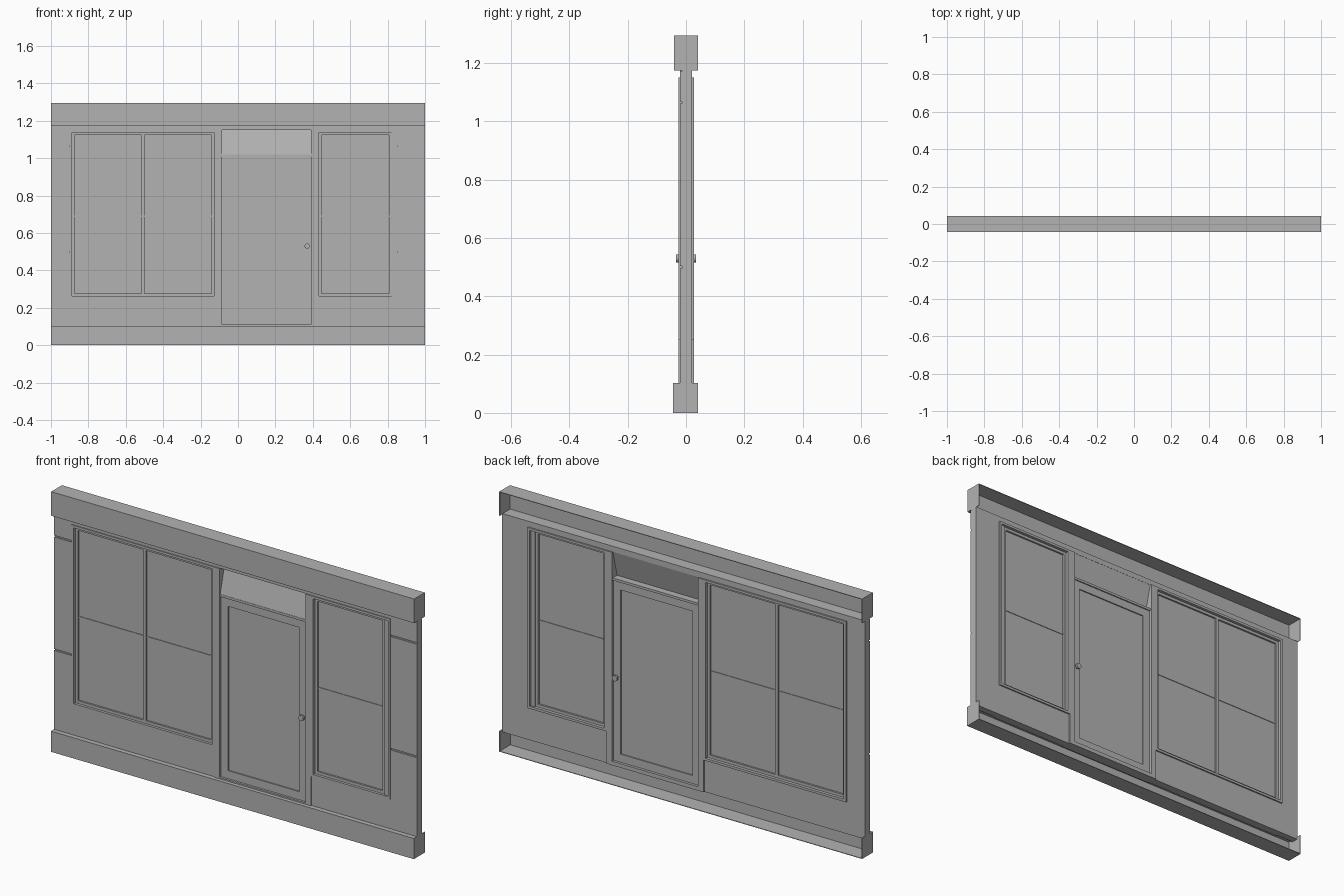
import bpy, bmesh, math
from mathutils import Matrix, Vector

if "Cube" in bpy.data.objects:
    bpy.data.objects.remove(bpy.data.objects["Cube"], do_unlink=True)

grey = bpy.data.materials.new("plain grey")
grey.use_nodes = True
grey.diffuse_color = (0.45, 0.45, 0.45, 1)
grey.node_tree.nodes["Principled BSDF"].inputs["Base Color"].default_value = (0.45, 0.45, 0.45, 1)


def finish(name, bm):
    mesh = bpy.data.meshes.new(name)
    bmesh.ops.recalc_face_normals(bm, faces=bm.faces)
    bm.to_mesh(mesh)
    bm.free()
    mesh.materials.append(grey)
    obj = bpy.data.objects.new(name, mesh)
    bpy.context.collection.objects.link(obj)
    return obj


def add_box(bm, x, y, z):
    centre = Vector([(a + b) / 2 for a, b in (x, y, z)])
    size = [b - a for a, b in (x, y, z)]
    bmesh.ops.create_cube(bm, size=1, matrix=Matrix.Translation(centre) @ Matrix.Diagonal((*size, 1)))


def boxes(name, *parts):
    bm = bmesh.new()
    for part in parts:
        add_box(bm, *part)
    return finish(name, bm)


def frame(name, x, y, z, w):
    """Rectangular frame: two uprights with two rails between them."""
    inner = (x[0] + w, x[1] - w)
    return boxes(name,
                 ((x[0], x[0] + w), y, z), ((x[1] - w, x[1]), y, z),
                 (inner, y, (z[0], z[0] + w)), (inner, y, (z[1] - w, z[1])))


T = 0.003                      # sheet thickness of the hollow trims
WALL = (-0.02, 0.02)
JAMB = (-0.025, 0.027)
LOW, HIGH = 0.09, 1.175        # wall bottom and top
SILL, HEAD = 0.25, 1.15        # opening heights
BIG, DOOR, SMALL = (-0.9, -0.115), (-0.085, 0.39), (0.42, 0.855)

# Hollow trims, open at the back
full = (-1, 1)
ends = [(-1, -1 + T), (1 - T, 1)]
boxes("top_trim",
      (full, (-0.042, -0.042 + T), (HIGH, 1.295)),
      (full, (-0.042, 0.042), (1.295 - T, 1.295)),
      (full, (-0.042, 0.02), (HIGH, HIGH + T)),
      *[(e, (-0.042, 0.042), (HIGH, 1.295)) for e in ends])
boxes("bottom_trim",
      (full, (-0.044, -0.044 + T), (0, 0.103)),
      (full, (-0.044, 0.042), (0, T)),
      (full, (-0.044, WALL[0]), (0.1, 0.103)),
      *[(e, (-0.044, 0.042), (0, 0.103)) for e in ends])

# Wall around the openings
boxes("wall",
      ((BIG[0], SMALL[1]), WALL, (HEAD, HIGH)),
      (BIG, WALL, (LOW, SILL)),
      (SMALL, WALL, (LOW, SILL)))

# Wall ends, with two fine grooves across the front
for name, x in (("right_wall_end", (-1, BIG[0])), ("left_wall_end", (SMALL[1], 1))):
    cuts = [LOW, 0.5, 1.065, HIGH]
    bands = [(x, (WALL[0], -0.014), (a + 0.004, b - 0.004)) for a, b in zip(cuts, cuts[1:])]
    boxes(name, (x, (-0.014, WALL[1]), (LOW, HIGH)), *bands)

# Door posts, threshold and the rail over the door
boxes("door_posts",
      ((BIG[1], DOOR[0]), JAMB, (LOW, HEAD)),
      ((DOOR[1], SMALL[0]), JAMB, (LOW, HEAD)))
boxes("threshold", (DOOR, JAMB, (LOW, 0.11)))
boxes("transom_rail", (DOOR, WALL, (1.008, 1.02)))


# Windows: outer frame, thin sash, pane and glazing bars
def window(name, x, side, bars):
    frame(name + "_frame", x, JAMB, (SILL, HEAD), 0.012)
    inner = (x[0] + 0.012, x[1] - side)
    if side > 0.012:
        boxes(name + "_side_panel", ((inner[1], x[1] - 0.012), (-0.018, 0.018), (SILL + 0.012, HEAD - 0.012)))
    frame(name + "_sash", inner, (-0.012, 0.012), (SILL + 0.012, HEAD - 0.012), 0.014)
    boxes(name + "_pane", (inner, (-0.003, 0.003), (SILL + 0.012, HEAD - 0.012)))
    middle = sum(inner) / 2
    parts = [(inner, (-0.006, 0.006), (0.686, 0.694))]
    if bars:
        parts.append(((middle - 0.008, middle + 0.008), (-0.012, 0.012), (SILL + 0.012, HEAD - 0.012)))
    boxes(name + "_bars", *parts)


window("big_window", BIG, 0.012, True)
window("small_window", SMALL, 0.035, False)

# Door with a recessed panel
frame("door_stiles", DOOR, (-0.014, 0.014), (0.11, 1.008), 0.04)
boxes("door_panel", ((DOOR[0] + 0.03, DOOR[1] - 0.03), (-0.008, 0.008), (0.14, 0.98)))

# Tilted pane above the door
bm = bmesh.new()
rows = [[bm.verts.new((x, y + d, z)) for x in DOOR for d in (-0.002, 0.002)]
        for y, z in ((-0.017, 1.018), (0.017, HEAD))]
bmesh.ops.convex_hull(bm, input=bm.verts)
finish("transom_pane", bm)

# Knobs on both sides of the door
for name, side in (("front_knob", -1), ("back_knob", 1)):
    bm = bmesh.new()
    turn = Matrix.Rotation(math.pi / 2, 4, "X")
    for radius, depth, y in ((0.007, 0.012, 0.018), (0.014, 0.01, 0.03)):
        bmesh.ops.create_cone(bm, cap_ends=True, segments=20, radius1=radius, radius2=radius, depth=depth,
                              matrix=Matrix.Translation((0.37, side * y, 0.53)) @ turn)
    knob = finish(name, bm)
    bpy.context.view_layer.objects.active = knob
    knob.select_set(True)
    bpy.ops.object.shade_smooth_by_angle()
    knob.select_set(False)
